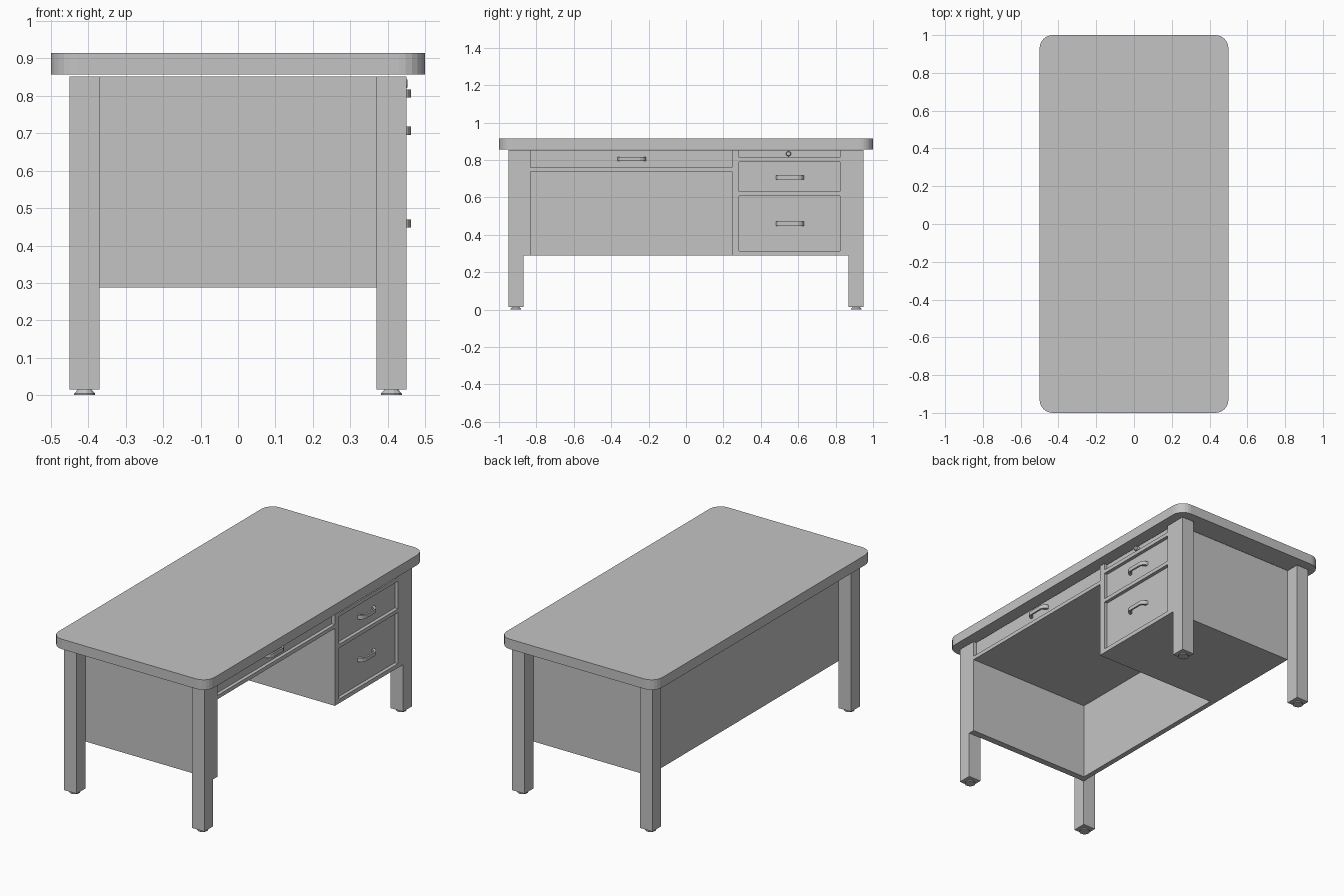
import bpy
import bmesh
import math

cube = bpy.data.objects.get("Cube")
if cube:
    bpy.data.objects.remove(cube, do_unlink=True)

grey = bpy.data.materials.new("desk_grey")
grey.use_nodes = True
colour = (0.55, 0.55, 0.55, 1)
grey.diffuse_color = colour
grey.node_tree.nodes["Principled BSDF"].inputs["Base Color"].default_value = colour

TOP = 0.852      # top of the carcass
BASE = 0.288     # underside of the carcass
FRONT = 0.45     # face frame plane
INNER = 0.43     # drawer front plane
BACK = -0.37     # back panel plane


def finish(name, bm):
    bmesh.ops.recalc_face_normals(bm, faces=bm.faces)
    mesh = bpy.data.meshes.new(name)
    bm.to_mesh(mesh)
    bm.free()
    mesh.materials.append(grey)
    obj = bpy.data.objects.new(name, mesh)
    bpy.context.collection.objects.link(obj)
    return obj


def box(name, xs, ys, zs, corner=0):
    """Box from its ranges, with optional rounded upright edges."""
    bm = bmesh.new()
    bmesh.ops.create_cube(bm, size=1)
    for v in bm.verts:
        for i, (lo, hi) in enumerate((xs, ys, zs)):
            v.co[i] = lo if v.co[i] < 0 else hi
    if corner:
        upright = [e for e in bm.edges
                   if abs(e.verts[0].co.z - e.verts[1].co.z) > 0.01]
        bmesh.ops.bevel(bm, geom=upright, offset=corner, segments=6,
                        profile=0.5, affect='EDGES')
    return finish(name, bm)


def lathe(name, rings, sides, place, along_x=False):
    """Turned part from (radius, height) rings."""
    bm = bmesh.new()
    loops = []
    for r, h in rings:
        loop = []
        for i in range(sides):
            a = math.tau * (i + 0.5) / sides
            p = (r * math.cos(a), r * math.sin(a), h)
            loop.append(bm.verts.new((p[2], p[0], p[1]) if along_x else p))
        loops.append(loop)
    for low, high in zip(loops, loops[1:]):
        for i in range(sides):
            j = (i + 1) % sides
            bm.faces.new((low[i], low[j], high[j], high[i]))
    bm.faces.new(loops[0])
    bm.faces.new(loops[-1])
    obj = finish(name, bm)
    obj.location = place
    return obj


def handle(name, y, z):
    """Bowed pull: half outline mirrored, then extruded upwards."""
    outer = [(0.075, 0), (0.072, 0.012), (0.062, 0.025), (0.045, 0.033)]
    inner = [(0.04, 0.023), (0.052, 0.016), (0.058, 0)]
    outline = (outer + [(-a, b) for a, b in reversed(outer)]
               + [(-a, b) for a, b in reversed(inner)] + inner)
    bm = bmesh.new()
    face = bm.faces.new([bm.verts.new((b, a, -0.011)) for a, b in outline])
    up = bmesh.ops.extrude_face_region(bm, geom=[face])["geom"]
    bmesh.ops.translate(bm, vec=(0, 0, 0.022),
                        verts=[g for g in up if isinstance(g, bmesh.types.BMVert)])
    obj = finish(name, bm)
    obj.location = (INNER, y, z)


# Desk top, floating just above the carcass
box("desk_top", (-0.5, 0.5), (-1, 1), (0.857, 0.915), corner=0.07)

# Legs with levelling feet
for sx, xname in ((-1, "back"), (1, "front")):
    for sy, yname in ((-1, "right"), (1, "left")):
        box(f"{xname}_{yname}_leg", sorted((sx * 0.37, sx * 0.45)),
            sorted((sy * 0.87, sy * 0.95)), (0.015, TOP))
        lathe(f"{xname}_{yname}_foot",
              [(0.029, 0), (0.029, 0.004), (0.018, 0.016)], 12,
              (sx * 0.41, sy * 0.91, 0))

# Carcass panels
box("back_panel", (BACK, BACK + 0.03), (-0.87, 0.87), (BASE, TOP))
box("end_panel", (BACK, FRONT), (-0.87, -0.832), (BASE, TOP))
box("knee_drawer_box", (BACK + 0.03, INNER), (-0.832, 0.245), (0.737, TOP))
box("pedestal", (BACK + 0.03, INNER), (0.245, 0.87), (BASE, TOP))

# Face frame around the drawers
frame = (INNER, FRONT)
box("knee_rail", frame, (-0.832, 0.245), (0.737, 0.759))
box("pedestal_inner_stile", frame, (0.245, 0.283), (BASE, TOP))
box("pedestal_outer_stile", frame, (0.823, 0.87), (BASE, TOP))
for name, low, high in (("bottom", BASE, 0.312), ("middle", 0.608, 0.63),
                        ("upper", 0.79, 0.812)):
    box(f"pedestal_{name}_rail", frame, (0.283, 0.823), (low, high))

# Pulls and lock
handle("knee_drawer_handle", -0.29, 0.806)
handle("upper_drawer_handle", 0.555, 0.707)
handle("lower_drawer_handle", 0.555, 0.459)
lathe("lock", [(0.014, 0), (0.014, 0.018), (0.01, 0.023)], 16,
      (INNER, 0.548, 0.833), along_x=True)
